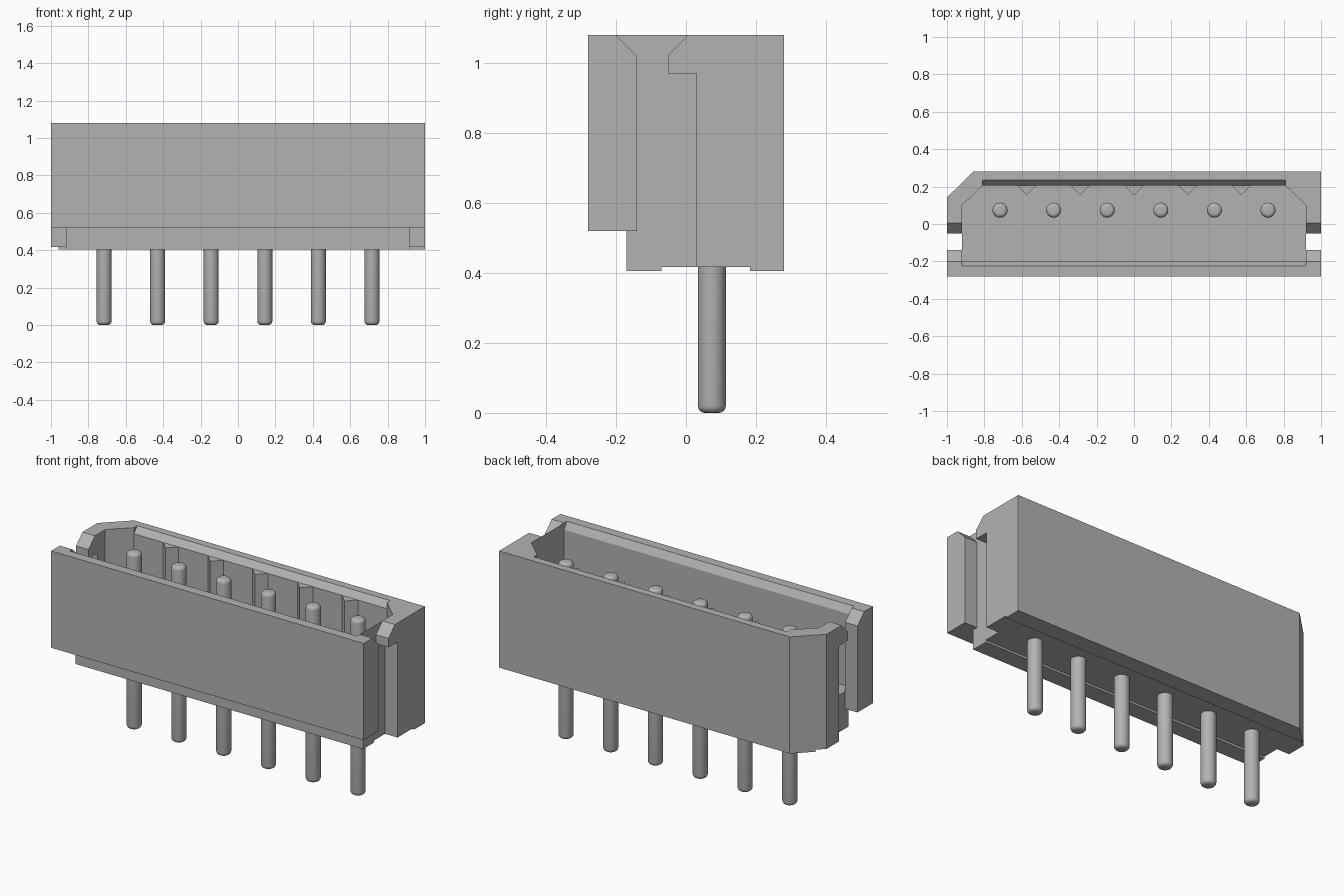
import bpy
import bmesh
from mathutils import Vector

cube = bpy.data.objects.get("Cube")
if cube:
    bpy.data.objects.remove(cube, do_unlink=True)

grey = bpy.data.materials.new("neutral_grey")
grey.use_nodes = True
colour = (0.45, 0.45, 0.45, 1)
grey.diffuse_color = colour
grey.node_tree.nodes["Principled BSDF"].inputs["Base Color"].default_value = colour


def make_object(name, bm):
    bmesh.ops.recalc_face_normals(bm, faces=bm.faces)
    mesh = bpy.data.meshes.new(name)
    bm.to_mesh(mesh)
    bm.free()
    mesh.materials.append(grey)
    obj = bpy.data.objects.new(name, mesh)
    bpy.context.collection.objects.link(obj)
    return obj


def prism(name, profile, start, end, axis="z"):
    """Extrude an (x, y) profile along z, or a (y, z) profile along x."""
    bm = bmesh.new()
    if axis == "z":
        points = [(a, b, start) for a, b in profile]
        step = Vector((0, 0, end - start))
    else:
        points = [(start, a, b) for a, b in profile]
        step = Vector((end - start, 0, 0))
    face = bm.faces.new([bm.verts.new(p) for p in points])
    grown = bmesh.ops.extrude_face_region(bm, geom=[face], use_keep_orig=True)
    moved = [v for v in grown["geom"] if isinstance(v, bmesh.types.BMVert)]
    bmesh.ops.translate(bm, verts=moved, vec=step)
    return make_object(name, bm)


def box_profile(a0, a1, b0, b1):
    return [(a0, b0), (a1, b0), (a1, b1), (a0, b1)]


TOP, FLOOR, BOTTOM = 1.08, 0.62, 0.405
INNER = 0.92
PITCH = 0.2865

# Housing block with one clipped back corner
housing = prism("housing", [(-1, -0.28), (1, -0.28), (1, 0.28), (-0.86, 0.28), (-1, 0.142)],
                BOTTOM, TOP)

# Cavity, lead-in chamfers, underside steps
cavity = [(-INNER, -0.2), (INNER, -0.2), (INNER, 0.1), (0.81, 0.205), (-0.81, 0.205), (-INNER, 0.1)]
cutters = [
    prism("cavity_cutter", cavity, FLOOR, 1.3),
    prism("front_chamfer_cutter", [(-0.225, TOP), (-0.2, 1.04), (-0.1, 1.04), (-0.1, 1.2), (-0.225, 1.2)],
          -INNER, INNER, "x"),
    prism("back_chamfer_cutter", [(0.235, TOP), (0.205, 1.045), (0.15, 1.045), (0.15, 1.2), (0.235, 1.2)],
          -0.81, 0.81, "x"),
    prism("front_step_cutter", box_profile(-0.4, -0.17, 0.2, 0.52), -1.2, 1.2, "x"),
    prism("bottom_groove_cutter", box_profile(-0.07, 0.183, 0.2, 0.417), -1.2, 1.2, "x"),
]

# Hooked slots in both end walls
slot = [(-0.22, 1.1), (-0.14, 1.02), (-0.14, 0.52), (-0.4, 0.52), (-0.4, 0.2),
        (0.03, 0.2), (0.03, 0.97), (-0.052, 0.97), (-0.052, 1.022), (0.026, 1.1)]
for side in (-1, 1):
    cutters.append(prism("slot_cutter", slot, side * INNER, side * 1.2, "x"))

for cutter in cutters:
    mod = housing.modifiers.new(cutter.name, "BOOLEAN")
    mod.operation = "DIFFERENCE"
    mod.solver = "EXACT"
    mod.object = cutter
bpy.context.view_layer.update()
evaluated = housing.evaluated_get(bpy.context.evaluated_depsgraph_get())
finished = bpy.data.meshes.new_from_object(evaluated)
housing.modifiers.clear()
housing.data = finished
for cutter in cutters:
    bpy.data.objects.remove(cutter, do_unlink=True)

# Triangular ribs on the inside of the back wall
for i in range(5):
    x = (i - 2) * PITCH
    prism(f"wall_rib_{i + 1}", [(x - 0.053, 0.208), (x, 0.155), (x + 0.053, 0.208)],
          FLOOR - 0.01, 1.045)

# Round pins with softened ends
PIN_TOP = 1.02
for i in range(6):
    bm = bmesh.new()
    bmesh.ops.create_cone(bm, cap_ends=True, segments=32, radius1=0.04, radius2=0.04, depth=PIN_TOP)
    rims = [e for e in bm.edges if abs(e.verts[0].co.z - e.verts[1].co.z) < 0.001]
    bmesh.ops.bevel(bm, geom=rims, offset=0.02, segments=4, profile=0.5, affect="EDGES")
    pin = make_object(f"pin_{i + 1}", bm)
    pin.location = ((i - 2.5) * PITCH, 0.074, PIN_TOP / 2)
    pin.data.shade_smooth()
